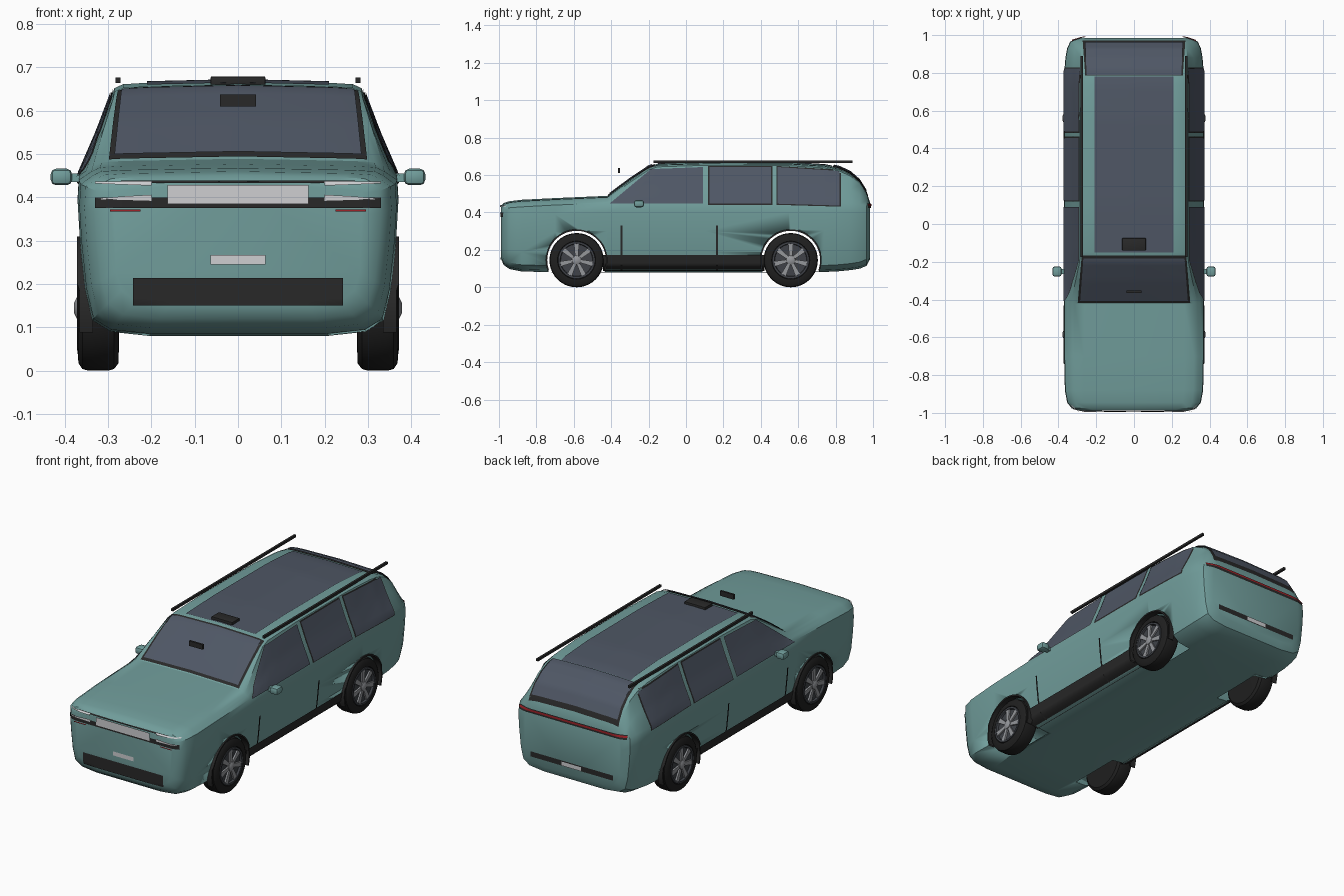
import bpy, bmesh, math
from mathutils import Vector
from mathutils.bvhtree import BVHTree

if "Cube" in bpy.data.objects:
    bpy.data.objects.remove(bpy.data.objects["Cube"])


def material(name, r, g, b):
    m = bpy.data.materials.new(name)
    m.diffuse_color = (r, g, b, 1)
    m.use_nodes = True
    m.node_tree.nodes["Principled BSDF"].inputs["Base Color"].default_value = m.diffuse_color
    return m


PAINT = material("teal paint", 0.165, 0.34, 0.33)
GLASS = material("tinted glass", 0.078, 0.095, 0.13)
TRIM = material("black trim", 0.022, 0.022, 0.022)
RUBBER = material("tyre rubber", 0.014, 0.014, 0.014)
RIM = material("dark rim", 0.05, 0.055, 0.065)
SILVER = material("silver", 0.30, 0.31, 0.33)
LAMP = material("pale lamp", 0.62, 0.62, 0.64)
RED = material("red lamp", 0.35, 0.015, 0.02)


def finish(name, bm, mat, angle=35):
    me = bpy.data.meshes.new(name)
    bm.to_mesh(me)
    bm.free()
    ob = bpy.data.objects.new(name, me)
    bpy.context.collection.objects.link(ob)
    me.materials.append(mat)
    bpy.ops.object.select_all(action='DESELECT')
    ob.select_set(True)
    bpy.context.view_layer.objects.active = ob
    bpy.ops.object.shade_smooth_by_angle(angle=math.radians(angle))
    return ob


def box(name, lo, hi, mat, bevel=0.0):
    bm = bmesh.new()
    bmesh.ops.create_cube(bm, size=1)
    for v in bm.verts:
        v.co = [(a + b) / 2 + c * (b - a) for a, b, c in zip(lo, hi, v.co)]
    if bevel:
        bmesh.ops.bevel(bm, geom=bm.edges[:], offset=bevel, segments=2, affect='EDGES', profile=0.5)
    return finish(name, bm, mat)


# Body shell: sections lofted from nose to tail
# (y, half width, floor, belt, roof half width, top)
STATIONS = [
    (-0.988, 0.295, 0.150, 0.410, 0.280, 0.432), (-0.975, 0.330, 0.120, 0.415, 0.312, 0.446),
    (-0.945, 0.354, 0.098, 0.425, 0.328, 0.455), (-0.88, 0.366, 0.085, 0.430, 0.335, 0.463),
    (-0.70, 0.370, 0.080, 0.440, 0.338, 0.472), (-0.42, 0.370, 0.080, 0.450, 0.335, 0.484),
    (-0.30, 0.370, 0.080, 0.450, 0.309, 0.573), (-0.20, 0.370, 0.080, 0.450, 0.288, 0.640),
    (-0.15, 0.370, 0.080, 0.450, 0.285, 0.656), (0.10, 0.370, 0.080, 0.450, 0.285, 0.664),
    (0.55, 0.370, 0.080, 0.450, 0.285, 0.662), (0.74, 0.370, 0.082, 0.450, 0.283, 0.650),
    (0.82, 0.368, 0.086, 0.450, 0.281, 0.634), (0.88, 0.363, 0.092, 0.450, 0.279, 0.606),
    (0.93, 0.354, 0.100, 0.445, 0.280, 0.562), (0.965, 0.338, 0.115, 0.435, 0.284, 0.505),
    (0.984, 0.300, 0.150, 0.415, 0.272, 0.450)]


def section(y, w, floor, belt, r, top):
    h = belt - floor
    half = [(0.55 * w, floor), (0.80 * w, floor + 0.010), (0.91 * w, floor + 0.035),
            (0.955 * w, floor + 0.3 * h), (0.985 * w, floor + 0.6 * h), (w, belt - 0.05),
            (w * 0.992, belt), (r + 0.45 * (w - r), belt + 0.5 * (top - 0.012 - belt)),
            (r, top - 0.012), (r - 0.02, top - 0.003), (r - 0.07, top)]
    right = [(0, floor)] + half + [(0, top + 0.005)]
    return [(x, y, z) for x, z in right + [(-x, z) for x, z in reversed(half)]]


bm = bmesh.new()
rings = [[bm.verts.new(p) for p in section(*s)] for s in STATIONS]
n = len(rings[0])
for a, b in zip(rings, rings[1:]):
    for i in range(n):
        bm.faces.new((a[i], a[(i + 1) % n], b[(i + 1) % n], b[i]))
bm.faces.new(rings[0])
bm.faces.new(rings[-1])
bmesh.ops.recalc_face_normals(bm, faces=bm.faces[:])
SURFACE = BVHTree.FromBMesh(bm)
body = finish("body_shell", bm, PAINT, 32)

# Wheel openings cut into the shell
WHEELS = [(s, y) for s in (-1, 1) for y in (-0.585, 0.56)]
WZ, WR = 0.145, 0.145


def lathe(name, profile, s, y, mat, steps=40):
    """Turn (x, radius) points around a wheel axle."""
    bm = bmesh.new()
    loops = [[bm.verts.new((s * x, y + r * math.cos(t * math.tau / steps),
                            WZ + r * math.sin(t * math.tau / steps))) for t in range(steps)]
             for x, r in profile]
    for a, b in zip(loops, loops[1:]):
        for i in range(steps):
            bm.faces.new((a[i], a[(i + 1) % steps], b[(i + 1) % steps], b[i]))
    bm.faces.new(loops[0])
    bm.faces.new(loops[-1])
    bmesh.ops.recalc_face_normals(bm, faces=bm.faces[:])
    return finish(name, bm, mat)


for s, y in WHEELS:
    cutter = lathe("wheel_cutter", [(0.22, 0.162), (0.5, 0.162)], s, y, PAINT, 48)
    cutter.hide_render = True
    mod = body.modifiers.new("opening", 'BOOLEAN')
    mod.operation, mod.solver, mod.object = 'DIFFERENCE', 'EXACT', cutter
    bpy.context.view_layer.objects.active = body
    bpy.ops.object.modifier_apply(modifier=mod.name)
    bpy.data.objects.remove(cutter)
bm = bmesh.new()
bm.from_mesh(body.data)
caps = [f for f in bm.faces if abs(f.normal.x) > 0.95 and abs(abs(f.calc_center_median().x) - 0.22) < 0.005]
bmesh.ops.delete(bm, geom=caps, context='FACES')
bm.to_mesh(body.data)
bm.free()

# Plates that follow the body surface; corners are given in the plane facing the side
VIEWS = {'right': ((-1, 0, 0), lambda u, v: (2, u, v)), 'left': ((1, 0, 0), lambda u, v: (-2, u, v)),
         'front': ((0, 1, 0), lambda u, v: (u, -2, v)), 'back': ((0, -1, 0), lambda u, v: (u, 2, v)),
         'top': ((0, 0, -1), lambda u, v: (u, v, 2))}


def plate(name, side, corners, mat, off=0.004, nu=16, nv=8):
    d, place = VIEWS[side]
    d = Vector(d)
    a, b, c, e = [Vector(p) for p in corners]
    bm = bmesh.new()
    grid = []
    for j in range(nv + 1):
        row = []
        for i in range(nu + 1):
            p = a.lerp(b, i / nu).lerp(e.lerp(c, i / nu), j / nv)
            start = Vector(place(p.x, p.y))
            hit = SURFACE.ray_cast(start, d)[0] or SURFACE.find_nearest(start)[0]
            row.append(bm.verts.new(hit - d * off))
        grid.append(row)
    for j in range(nv):
        for i in range(nu):
            f = bm.faces.new((grid[j][i], grid[j][i + 1], grid[j + 1][i + 1], grid[j + 1][i]))
            f.normal_update()
            if f.normal.dot(d) > 0:
                f.normal_flip()
    return finish(name, bm, mat)


def rect(u0, u1, v0, v1):
    return [(u0, v0), (u1, v0), (u1, v1), (u0, v1)]


# Glazing
plate("windscreen_frame", 'top', [(-.298, -.418), (.298, -.418), (.277, -.168), (-.277, -.168)], TRIM, 0.004, 20, 12)
plate("windscreen", 'top', [(-.285, -.408), (.285, -.408), (.268, -.182), (-.268, -.182)], GLASS, 0.008, 20, 12)
plate("roof_glass", 'top', rect(-.21, .21, -.15, .78), GLASS, 0.004, 12, 24)
plate("rear_window_frame", 'top', [(-.258, .785), (.258, .785), (.272, .972), (-.272, .972)], TRIM, 0.005, 16, 20)
plate("rear_window", 'top', [(-.25, .79), (.25, .79), (.26, .964), (-.26, .964)], GLASS, 0.011, 16, 20)
for side in ('left', 'right'):
    for name, q in (("front", [(-.41, .447), (.09, .447), (.09, .643), (-.188, .632)]),
                    ("middle", rect(.125, .455, .447, .643)),
                    ("rear", [(.49, .447), (.822, .437), (.822, .622), (.49, .643)])):
        f = [(u + (.007 if u > q[0][0] + .25 else -.007), v + (.006 if v > .55 else -.006)) for u, v in q]
        plate(f"{side}_{name}_window_frame", side, q if name == "front" else f, TRIM, 0.003, 14, 10)
        plate(f"{side}_{name}_window", side, q, GLASS, 0.006, 14, 10)
    # Door gaps and sills
    for y in (-.345, .165):
        plate(f"{side}_door_gap", side, rect(y - .005, y + .005, .09, .33), TRIM, 0.008, 1, 16)
    plate(f"{side}_sill", side, rect(-.445, .42, .088, .172), TRIM, 0.006, 20, 8)

# Nose details
plate("grille_band", 'front', rect(-.33, .33, .375, .400), TRIM, 0.004, 30, 4)
plate("bonnet_gap", 'front', rect(-.27, .27, .433, .439), TRIM, 0.006, 24, 2)
plate("lamp_bar", 'front', rect(-.163, .163, .385, .428), LAMP, 0.008)
plate("lower_grille", 'front', rect(-.242, .242, .150, .214), TRIM)
plate("front_number_plate", 'front', rect(-.063, .063, .245, .267), LAMP)
for s in (-1, 1):
    plate("upper_headlamp", 'front', [(s * .20, .427), (s * .33, .432), (s * .33, .437), (s * .20, .437)], LAMP, 0.007)
    plate("lower_headlamp", 'front', [(s * .20, .392), (s * .33, .396), (s * .27, .402), (s * .20, .406)], LAMP, 0.007)
    plate("front_red_strip", 'front', rect(s * .225, s * .295, .367, .372), RED, 0.006, 8, 2)

# Tail details
plate("tail_lamp_surround", 'back', rect(-.325, .325, .425, .449), TRIM, 0.004, 40, 5)
plate("tail_lamp_bar", 'back', rect(-.327, .327, .436, .446), RED, 0.008, 40, 3)
plate("rear_lower_grille", 'back', rect(-.25, .25, .188, .216), TRIM)
plate("rear_number_plate", 'back', rect(-.06, .06, .190, .212), LAMP, 0.008)

# Roof rails, roof pod, cabin mirror
for s in (-1, 1):
    xs = sorted((s * .271, s * .283))
    box("roof_rail", (xs[0], -.175, .664), (xs[1], .89, .677), TRIM)
    # Door mirrors
    xs = sorted((s * .383, s * .432))
    box("door_mirror", (xs[0], -.278, .428), (xs[1], -.225, .466), PAINT, 0.012)
    xs = sorted((s * .355, s * .39))
    box("door_mirror_arm", (xs[0], -.265, .435), (xs[1], -.238, .455), PAINT)
box("roof_pod", (-.063, -.14, .655), (.063, -.075, .679), TRIM, 0.003)
box("cabin_mirror", (-.041, -.364, .610), (.041, -.353, .637), TRIM)

# Wheels: tyre, dish, spokes, hub and arch trim
for s, y in WHEELS:
    lathe("tyre", [(.275, .10), (.276, .128), (.286, .141), (.300, WR), (.345, WR), (.359, .141),
                   (.368, .128), (.370, .102), (.358, .098)], s, y, RUBBER)
    lathe("rim_dish", [(.35, .100), (.361, .100), (.371, .098), (.371, .088), (.360, .085)], s, y, RIM)
    lathe("hub", [(.355, .026), (.372, .024), (.378, .012)], s, y, SILVER, 16)
    bm = bmesh.new()
    for k in range(7):
        t = math.pi / 2 + k * math.tau / 7
        rad = Vector((0, math.cos(t), math.sin(t)))
        tan = Vector((0, -math.sin(t), math.cos(t)))
        base = Vector((0, y, WZ))
        ends = [[bm.verts.new(base + rad * r + tan * e * w + Vector((s * x, 0, 0)))
                 for e, x in ((-1, .356), (1, .356), (1, .369), (-1, .369))] for r, w in ((.015, .008), (.09, .014))]
        for i in range(4):
            bm.faces.new((ends[0][i], ends[0][(i + 1) % 4], ends[1][(i + 1) % 4], ends[1][i]))
    bmesh.ops.recalc_face_normals(bm, faces=bm.faces[:])
    finish("spokes", bm, SILVER)
    bm = bmesh.new()
    arc = []
    for k in range(33):
        t = math.radians(-20 + 220 * k / 32)
        out = 0.372 if math.sin(t) > 0.3 else 0.366
        arc.append([bm.verts.new((s * x, y + r * math.cos(t), WZ + r * math.sin(t)))
                    for x, r in ((.335, .157), (out, .157), (out, .165), (.335, .165))])
    for a, b in zip(arc, arc[1:]):
        for i in range(4):
            bm.faces.new((a[i], a[(i + 1) % 4], b[(i + 1) % 4], b[i]))
    bmesh.ops.recalc_face_normals(bm, faces=bm.faces[:])
    finish("arch_trim", bm, TRIM)
